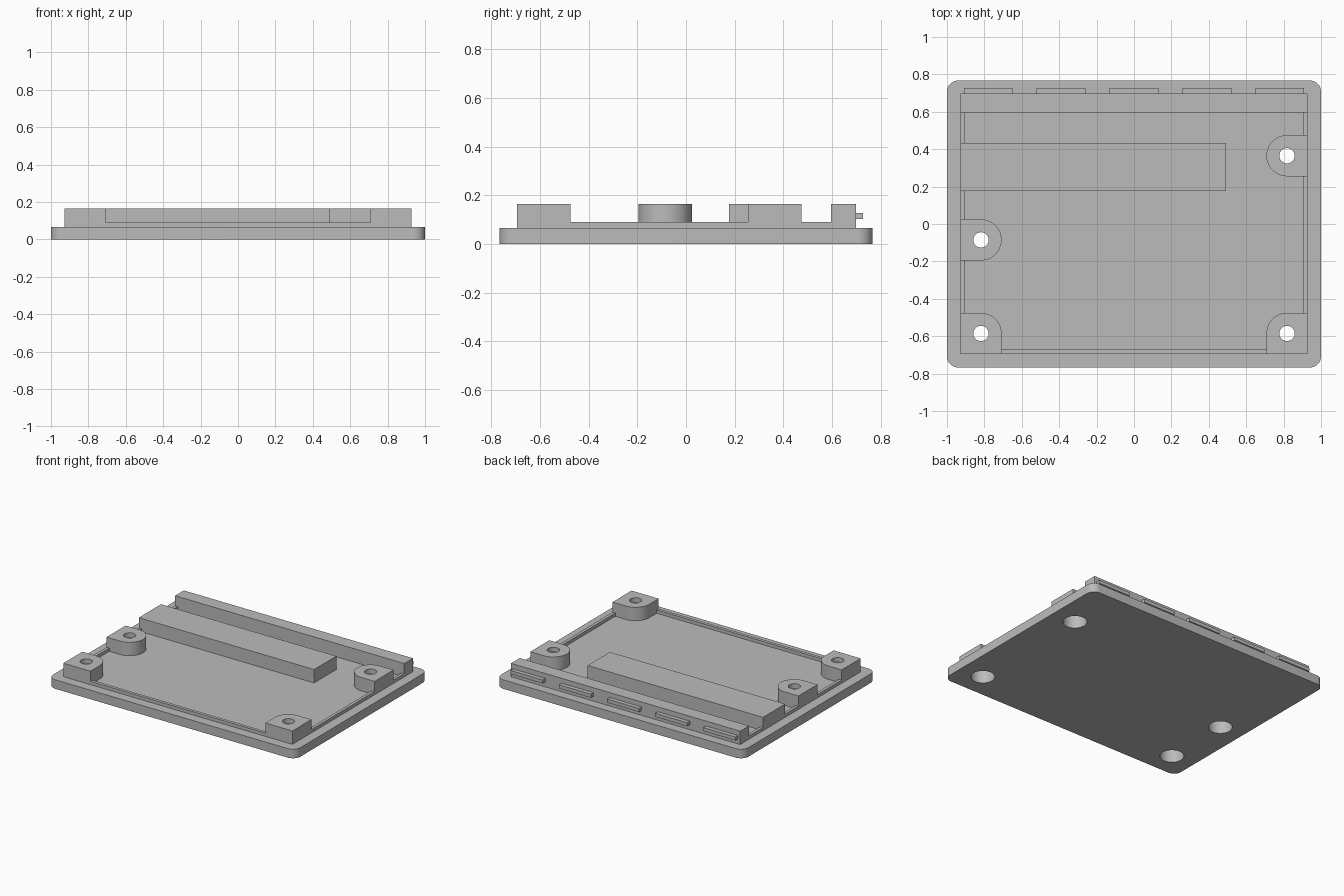
import bpy
import bmesh
from math import cos, sin, radians

cube = bpy.data.objects.get("Cube")
if cube:
    bpy.data.objects.remove(cube, do_unlink=True)

# Single plastic colour
grey = bpy.data.materials.new("light grey plastic")
grey.use_nodes = True
grey.diffuse_color = (0.5, 0.5, 0.5, 1)
grey.node_tree.nodes["Principled BSDF"].inputs["Base Color"].default_value = (0.5, 0.5, 0.5, 1)

FLOOR, RIM_TOP, TOP = 0.066, 0.09, 0.164
WALL_X, FRONT_Y, BACK_Y = 0.927, -0.695, 0.698
POST_X, POST_R = 0.818, 0.11
HOLE_R, BORE_R, BORE_TOP = 0.041, 0.08, 0.13


def arc(cx, cy, r, start, end, steps=16):
    angles = [radians(start + (end - start) * i / steps) for i in range(steps + 1)]
    return [(cx + r * cos(a), cy + r * sin(a)) for a in angles]


def prism(name, outline, z0, z1):
    """Extrude a flat outline from z0 up to z1."""
    bm = bmesh.new()
    base = bm.faces.new([bm.verts.new((x, y, z0)) for x, y in outline])
    result = bmesh.ops.extrude_face_region(bm, geom=[base])
    moved = [v for v in result["geom"] if isinstance(v, bmesh.types.BMVert)]
    bmesh.ops.translate(bm, verts=moved, vec=(0, 0, z1 - z0))
    bmesh.ops.recalc_face_normals(bm, faces=bm.faces)
    mesh = bpy.data.meshes.new(name)
    bm.to_mesh(mesh)
    bm.free()
    mesh.materials.append(grey)
    obj = bpy.data.objects.new(name, mesh)
    bpy.context.collection.objects.link(obj)
    return obj


def box(name, x0, x1, y0, y1, z0, z1):
    return prism(name, [(x0, y0), (x1, y0), (x1, y1), (x0, y1)], z0, z1)


def select_only(obj):
    bpy.ops.object.select_all(action="DESELECT")
    obj.select_set(True)
    bpy.context.view_layer.objects.active = obj


def cut(obj, cutter):
    mod = obj.modifiers.new("hole", "BOOLEAN")
    mod.operation = "DIFFERENCE"
    mod.solver = "EXACT"
    mod.object = cutter
    select_only(obj)
    bpy.ops.object.modifier_apply(modifier=mod.name)


# Base plate with rounded corners
r, px, py = 0.06, 0.94, 0.707
plate_outline = (arc(px, py, r, 0, 90) + arc(-px, py, r, 90, 180)
                 + arc(-px, -py, r, 180, 270) + arc(px, -py, r, 270, 360))
plate = prism("base_plate", plate_outline, 0, FLOOR)
rounded = [plate]

# Low locating rim around the front and sides
ix, iy, rim_back = 0.905, -0.672, 0.61
prism("locating_rim",
      [(-WALL_X, rim_back), (-WALL_X, FRONT_Y), (WALL_X, FRONT_Y), (WALL_X, rim_back),
       (ix, rim_back), (ix, iy), (-ix, iy), (-ix, rim_back)], FLOOR, RIM_TOP)

# Rear wall with its row of snap tabs
box("rear_wall", -WALL_X, WALL_X, 0.597, BACK_Y, FLOOR, TOP)
for i in range(5):
    cx = (i - 2) * 0.39
    box(f"snap_tab_{i + 1}", cx - 0.13, cx + 0.13, BACK_Y - 0.01, 0.728, 0.102, 0.128)

# Long support block
box("support_block", -WALL_X, 0.492, 0.177, 0.434, FLOOR, TOP)

# Screw posts: side posts have a half-round nose, corner posts one rounded corner
posts = [("right_side_post", -1, -0.085, False), ("right_front_post", -1, -0.585, True),
         ("left_front_post", 1, -0.585, True), ("left_side_post", 1, 0.365, False)]
for name, side, y, corner in posts:
    if corner:
        outline = [(-WALL_X, y - POST_R), (-POST_X + POST_R, y - POST_R)]
        outline += arc(-POST_X, y, POST_R, 0, 90)
    else:
        outline = [(-WALL_X, y - POST_R)] + arc(-POST_X, y, POST_R, -90, 90, 32)
    outline.append((-WALL_X, y + POST_R))
    post = prism(name, [(-side * x, yy) for x, yy in outline], FLOOR, TOP)
    rounded.append(post)

    # Screw hole through the top, wide counterbore from below
    for radius, z1 in ((BORE_R, BORE_TOP), (HOLE_R, TOP + 0.1)):
        circle = arc(side * POST_X, y, radius, 0, 360, 48)[:-1]
        cutter = prism("hole_cutter", circle, -0.1, z1)
        cutter.hide_render = True
        cut(post, cutter)
        if radius == BORE_R:
            cut(plate, cutter)
        bpy.data.objects.remove(cutter, do_unlink=True)

for obj in rounded:
    select_only(obj)
    bpy.ops.object.shade_smooth_by_angle(angle=radians(30))
